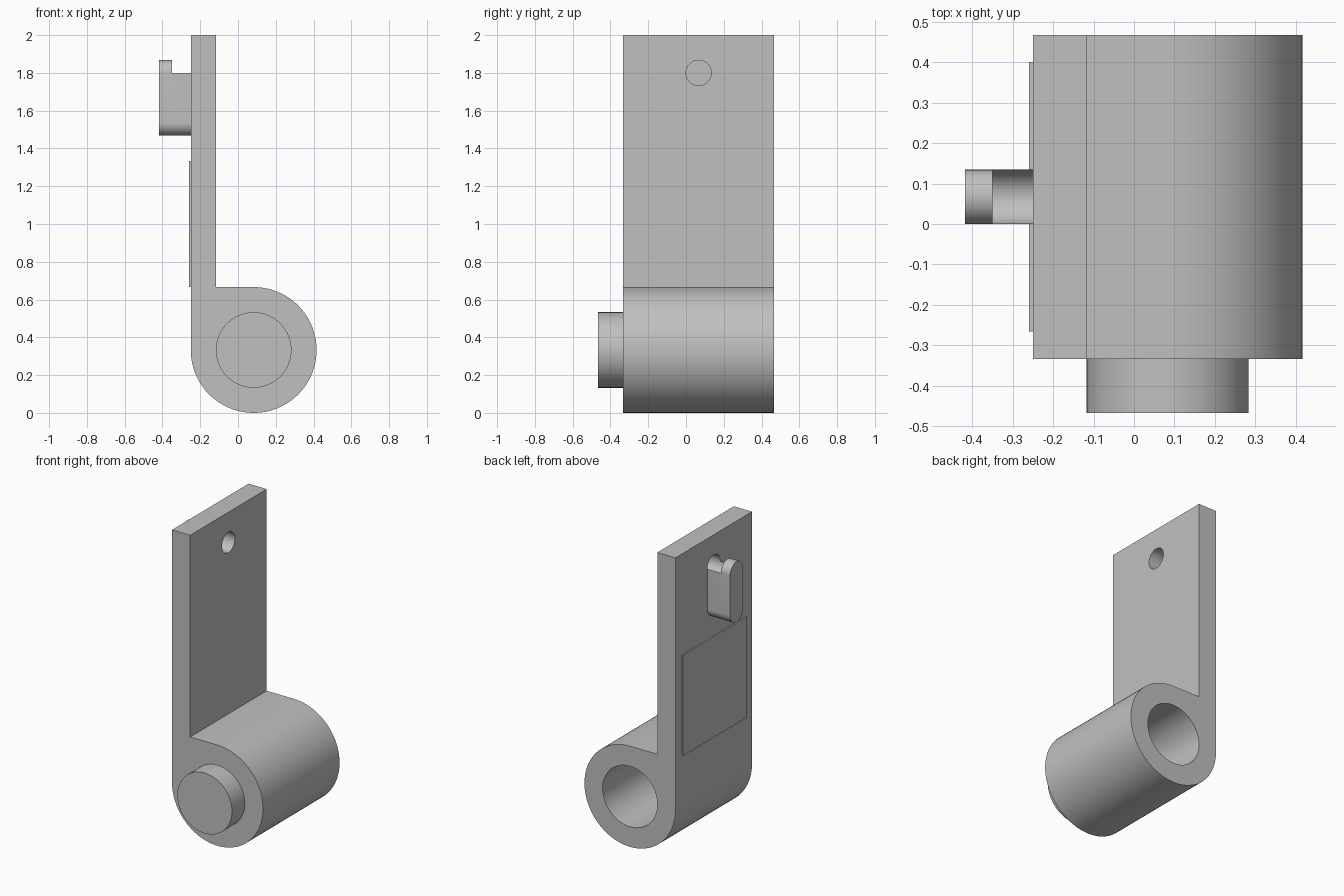
import bpy, bmesh
from math import pi, sin, cos, radians
from mathutils import Vector

cube = bpy.data.objects.get("Cube")
if cube:
    bpy.data.objects.remove(cube, do_unlink=True)

grey = bpy.data.materials.new("plain_grey")
grey.use_nodes = True
colour = (0.53, 0.53, 0.53, 1)
grey.diffuse_color = colour
grey.node_tree.nodes["Principled BSDF"].inputs["Base Color"].default_value = colour


def arc(u, z, r, start, end, steps=32):
    """Points on an arc, angles in degrees."""
    angles = [radians(start + (end - start) * i / steps) for i in range(steps + 1)]
    return [(u + r * cos(a), z + r * sin(a)) for a in angles]


def prism(name, profile, axis, low, high):
    """Extrude a (u, z) profile along the x or y axis."""
    bm = bmesh.new()
    place = (lambda u, z: (low, u, z)) if axis == "x" else (lambda u, z: (u, low, z))
    face = bm.faces.new([bm.verts.new(place(u, z)) for u, z in profile])
    moved = bmesh.ops.extrude_face_region(bm, geom=[face])["geom"]
    step = Vector((high - low, 0, 0) if axis == "x" else (0, high - low, 0))
    bmesh.ops.translate(bm, vec=step,
                        verts=[v for v in moved if isinstance(v, bmesh.types.BMVert)])
    bmesh.ops.recalc_face_normals(bm, faces=bm.faces)
    mesh = bpy.data.meshes.new(name)
    bm.to_mesh(mesh)
    bm.free()
    mesh.materials.append(grey)
    obj = bpy.data.objects.new(name, mesh)
    bpy.context.collection.objects.link(obj)
    return obj


def select(obj):
    bpy.ops.object.select_all(action="DESELECT")
    obj.select_set(True)
    bpy.context.view_layer.objects.active = obj


def cut(obj, cutter):
    cutter.hide_render = True
    mod = obj.modifiers.new("cut", "BOOLEAN")
    mod.operation, mod.solver, mod.object = "DIFFERENCE", "EXACT", cutter
    select(obj)
    bpy.ops.object.modifier_apply(modifier=mod.name)
    bpy.data.objects.remove(cutter, do_unlink=True)


def circle(u, z, r):
    return arc(u, z, r, 0, 360, 64)[:-1]


# Shared sizes
FRONT, BACK = -0.333, 0.467
LEAF_OUT, LEAF_IN = -0.25, -0.117
BARREL = (0.083, 0.333)
PIN_Y, PIN_R, HOLE_Z = 0.067, 0.067, 1.8

# Flat leaf flowing into a round barrel, with a bore and a small upper hole
leaf = [(LEAF_OUT, 2), (LEAF_IN, 2), (LEAF_IN, 0.666)]
body = prism("leaf_and_barrel", leaf + arc(*BARREL, 0.333, 90, -180, 64), "y", FRONT, BACK)
cut(body, prism("bore_cutter", circle(*BARREL, 0.2), "y", -0.6, 0.6))
cut(body, prism("hole_cutter", circle(PIN_Y, HOLE_Z, PIN_R), "x", -0.3, 0))

# Solid stud closing the front of the bore
stud = prism("front_stud", circle(*BARREL, 0.2), "y", -0.467, FRONT)

# Catch: grooved neck with a taller rounded lip
bottom = arc(PIN_Y, 1.535, PIN_R, 180, 360)
neck = prism("catch_neck", bottom + arc(PIN_Y, HOLE_Z, PIN_R, 0, -180), "x", -0.35, LEAF_OUT)
lip = prism("catch_lip", bottom + arc(PIN_Y, HOLE_Z, PIN_R, 0, 180), "x", -0.417, -0.35)

# Thin raised panel on the outer side of the leaf
panel = prism("raised_panel", [(-0.265, 0.667), (0.4, 0.667), (0.4, 1.333), (-0.265, 1.333)],
              "x", LEAF_OUT - 0.009, LEAF_OUT)

for part in (body, stud, neck, lip, panel):
    select(part)
    bpy.ops.object.shade_smooth_by_angle(angle=radians(30))
